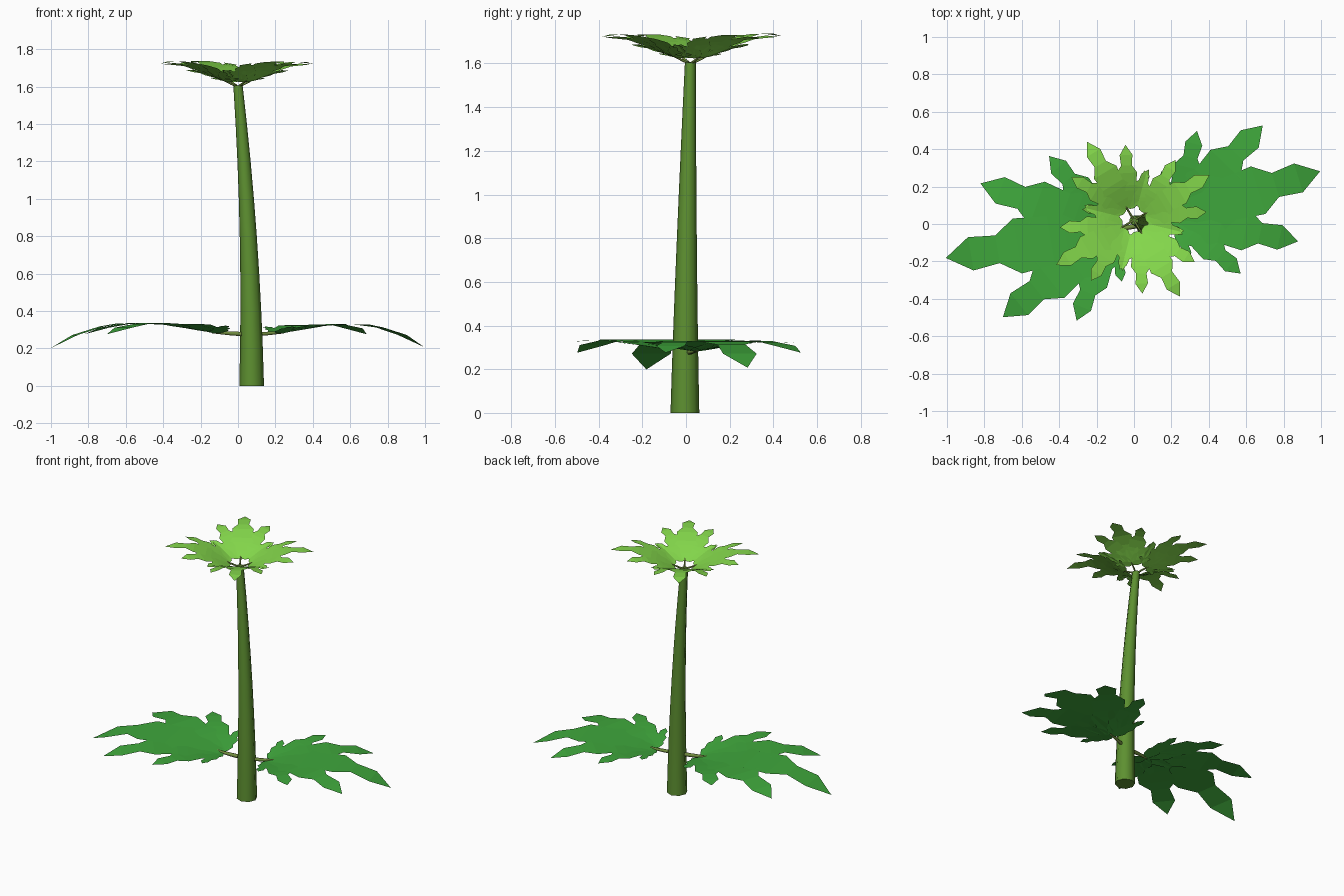
import bpy, bmesh, math
from mathutils import Matrix, Vector

if "Cube" in bpy.data.objects:
    bpy.data.objects.remove(bpy.data.objects["Cube"])


def material(name, rgb):
    m = bpy.data.materials.new(name)
    m.diffuse_color = (*rgb, 1)
    m.use_nodes = True
    m.node_tree.nodes["Principled BSDF"].inputs["Base Color"].default_value = m.diffuse_color
    return m


STEM = material("stem_green", (0.11, 0.28, 0.03))
STALK = material("stalk_green", (0.17, 0.27, 0.05))
DARK = material("dark_leaf", (0.05, 0.39, 0.045))
LIGHT = material("light_leaf", (0.23, 0.68, 0.07))


def make_object(name, bm, mat, matrix=Matrix()):
    me = bpy.data.meshes.new(name)
    bm.to_mesh(me)
    bm.free()
    me.materials.append(mat)
    ob = bpy.data.objects.new(name, me)
    ob.matrix_world = matrix
    bpy.context.collection.objects.link(ob)
    return ob


def tube(points, radii, sides, axis):
    """Smooth capped tube through points, rings perpendicular to one axis."""
    bm = bmesh.new()
    rings = []
    for p, r in zip(points, radii):
        ring = []
        for i in range(sides):
            a = 2 * math.pi * i / sides
            c, s = r * math.cos(a), r * math.sin(a)
            off = Vector((c, s, 0)) if axis == 'Z' else Vector((0, c, s))
            ring.append(bm.verts.new(Vector(p) + off))
        rings.append(ring)
    for a, b in zip(rings, rings[1:]):
        for i in range(sides):
            j = (i + 1) % sides
            bm.faces.new((a[i], a[j], b[j], b[i])).smooth = True
    for cap in (rings[0][::-1], rings[-1]):
        f = bm.faces.new(cap)
        for e in f.edges:
            e.smooth = False
    bmesh.ops.recalc_face_normals(bm, faces=bm.faces)
    return bm


# Tapered, slightly bent stem
N = 8
ts = [i / N for i in range(N + 1)]
make_object("stem", tube(
    [(0.073 - 0.073 * t * t, -0.005 + 0.025 * t ** 1.5, 1.605 * t) for t in ts],
    [0.066 - 0.041 * t for t in ts], 8, 'Z'), STEM)

# Toothed lobe outline: (fraction of length, half width / length)
PROFILE = [(0, 0.06), (0.12, 0.14), (0.28, 0.19), (0.37, 0.145),
           (0.57, 0.165), (0.69, 0.083), (0.85, 0.1), (1, 0)]
# Lobes of one leaf: (angle from the midrib, length)
LOBES = [(0, 0.806)] + [(s * a, l) for a, l in
                        ((29, 0.668), (59, 0.465), (91, 0.25)) for s in (1, -1)]
BASE = 0.165  # distance from the stem axis to the leaf blade


def leaf_blade():
    """Hand-shaped blade of arched, toothed lobes fanning from its base."""
    bm = bmesh.new()
    for ang, length in LOBES:
        a = math.radians(ang)
        d, n = Vector((math.cos(a), math.sin(a))), Vector((-math.sin(a), math.cos(a)))
        drop = 0.003 * abs(ang) / 30

        def vert(s, w):
            u = s * length
            p = d * u + n * (w * length)
            z = 0.015 + 0.17 * u - 0.42 * u ** 3 - drop
            return bm.verts.new((BASE + p.x, p.y, z))

        prev = None
        for s, w in PROFILE:
            row = [vert(s, w), vert(s, -w)] if w else [vert(s, 0)]
            if prev:
                bm.faces.new(prev + row[::-1])
            prev = row
    for f in bm.faces:
        f.normal_update()
        if f.normal.z < 0:
            f.normal_flip()
    return bm


def leaf(name, loc, yaw, tilt, scale, mat):
    m = (Matrix.Translation(loc) @ Matrix.Rotation(math.radians(yaw), 4, 'Z')
         @ Matrix.Rotation(-math.radians(tilt), 4, 'Y') @ Matrix.Scale(scale, 4))
    make_object(name, leaf_blade(), mat, m)
    make_object(name + "_stalk", tube(
        [(0, 0, 0), (0.09, 0, 0.004), (BASE + 0.02, 0, 0.012)],
        [0.012, 0.011, 0.008], 6, 'X'), STALK, m)


# Two large drooping lower leaves
for i, (yaw, scale) in enumerate(((17, 1.0), (189.5, 1.12))):
    leaf(f"lower_leaf_{i + 1}", (0.0665, -0.002, 0.275), yaw, 0, scale, DARK)

# Rosette of four raised leaves at the top
for i, (yaw, scale) in enumerate(((31, 0.5), (121, 0.52), (210, 0.51), (301, 0.505))):
    leaf(f"top_leaf_{i + 1}", (0, 0.02, 1.598), yaw, 18.5, scale, LIGHT)
